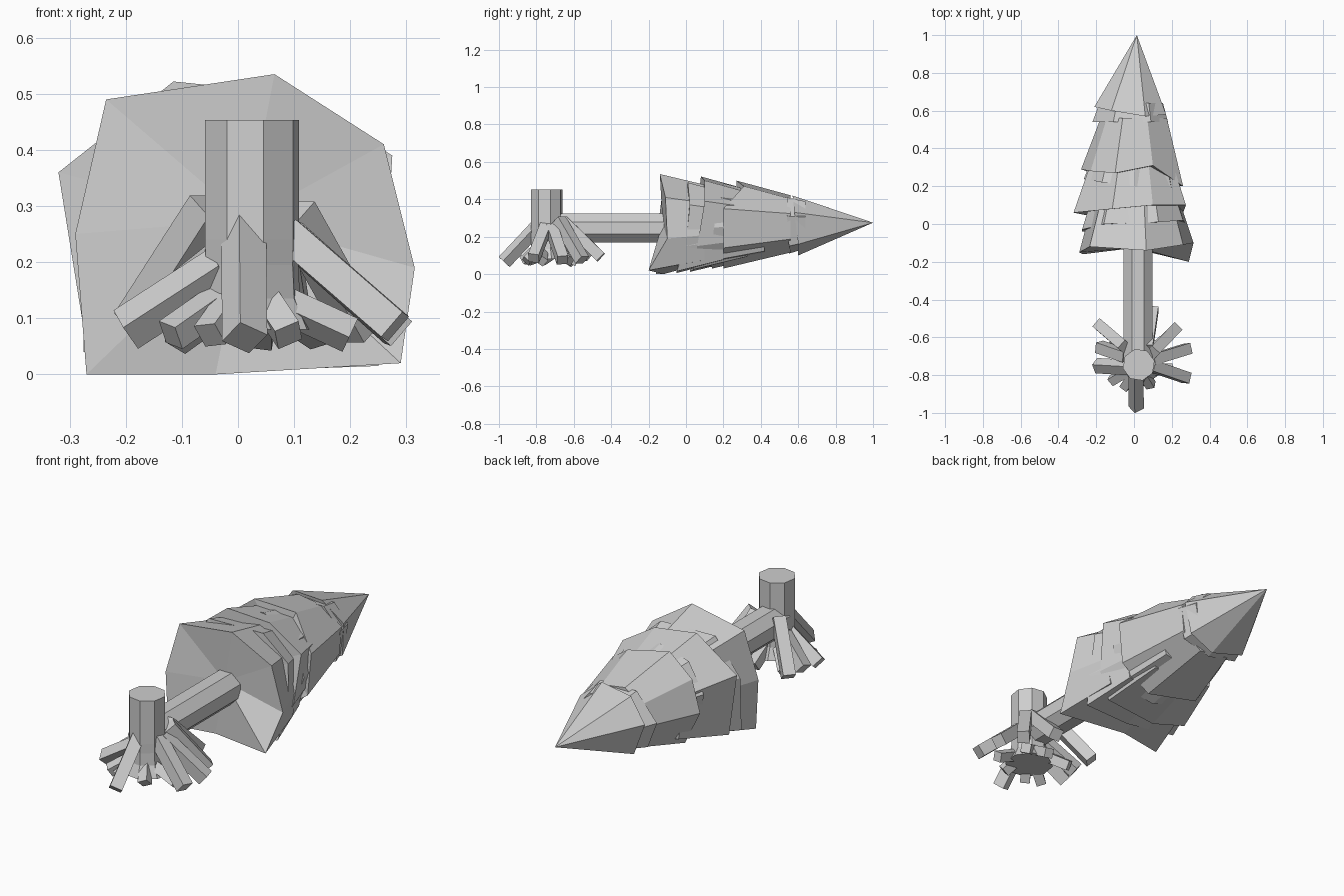
import bpy, bmesh, math
from mathutils import Vector

grey = bpy.data.materials.new("plain_grey")
grey.diffuse_color = (0.62, 0.62, 0.62, 1)


def finish(name, bm):
    bmesh.ops.recalc_face_normals(bm, faces=bm.faces)
    me = bpy.data.meshes.new(name)
    bm.to_mesh(me)
    bm.free()
    me.materials.append(grey)
    ob = bpy.data.objects.new(name, me)
    bpy.context.collection.objects.link(ob)
    return ob


def bridge(bm, a, b):
    n = len(a)
    for i in range(n):
        j = (i + 1) % n
        bm.faces.new((a[i], a[j], b[j], b[i]))


def rod(name, start, end, r, sides, turn=0.0):
    """Straight prism between two points."""
    start, end = Vector(start), Vector(end)
    rot = (end - start).to_track_quat('Z', 'Y')
    bm = bmesh.new()
    rings = []
    for centre in (start, end):
        rings.append([bm.verts.new(centre + rot @ Vector((
            r * math.cos(turn + math.tau * i / sides),
            r * math.sin(turn + math.tau * i / sides), 0))) for i in range(sides)])
    bridge(bm, *rings)
    for ring in rings:
        bm.faces.new(ring)
    return finish(name, bm)


def skirt(name, rim, top_y, scale, inner_y):
    """Ragged foliage tier: rim points (x, z, y) narrowing towards top_y."""
    cx, cz = 0.015, 0.275
    bm = bmesh.new()
    low = [bm.verts.new((x, y, z)) for x, z, y in rim]
    n = len(low)
    if scale > 0:
        high = [bm.verts.new((cx + (x - cx) * scale, top_y, cz + (z - cz) * scale))
                for x, z, y in rim]
        bridge(bm, low, high)
        bm.faces.new(high)
    else:
        tip = bm.verts.new((cx, top_y, cz))
        for i in range(n):
            bm.faces.new((low[i], low[(i + 1) % n], tip))
    # underside fan
    hub = bm.verts.new((cx, inner_y, cz))
    for i in range(n):
        bm.faces.new((low[(i + 1) % n], low[i], hub))
    return finish(name, bm)


# Foliage tiers, widest first
skirt("foliage_tier_1", [
    (0.065, 0.535, -0.14), (0.26, 0.41, -0.11), (0.315, 0.19, -0.10),
    (0.29, 0.02, -0.20), (-0.04, 0.0, -0.12), (-0.27, 0.0, -0.16),
    (-0.29, 0.25, -0.15), (-0.235, 0.49, -0.12)], 0.10, 0.78, -0.125)
skirt("foliage_tier_1_inner", [
    (0.13, 0.49, 0.01), (0.26, 0.37, 0.02), (0.275, 0.15, 0.0),
    (0.25, 0.015, -0.05), (0.0, 0.006, -0.05), (-0.275, 0.04, -0.04),
    (-0.275, 0.30, -0.03), (-0.16, 0.49, 0.0)], 0.20, 0.76, 0.0)
skirt("foliage_tier_2", [
    (-0.115, 0.522, 0.08), (0.10, 0.50, 0.10), (0.275, 0.39, 0.10),
    (0.26, 0.15, 0.06), (0.19, 0.025, 0.04), (-0.10, 0.012, 0.02),
    (-0.27, 0.05, 0.05), (-0.32, 0.36, 0.06)], 0.33, 0.72, 0.09)
skirt("foliage_tier_2_inner", [
    (0.0, 0.485, 0.20), (0.20, 0.41, 0.18), (0.255, 0.25, 0.15),
    (0.20, 0.07, 0.13), (0.0, 0.03, 0.14), (-0.20, 0.09, 0.18),
    (-0.265, 0.32, 0.24), (-0.17, 0.45, 0.22)], 0.42, 0.74, 0.20)
skirt("foliage_tier_3", [
    (-0.10, 0.50, 0.27), (0.10, 0.47, 0.31), (0.26, 0.35, 0.20),
    (0.24, 0.14, 0.20), (0.08, 0.03, 0.20), (-0.17, 0.06, 0.25),
    (-0.28, 0.25, 0.29), (-0.23, 0.40, 0.28)], 0.56, 0.65, 0.28)
skirt("foliage_tier_4", [
    (-0.11, 0.41, 0.54), (0.09, 0.41, 0.54), (0.18, 0.31, 0.54),
    (0.15, 0.15, 0.55), (0.0, 0.11, 0.55), (-0.17, 0.15, 0.54),
    (-0.22, 0.28, 0.54)], 0.64, 0.84, 0.55)
skirt("foliage_tip", [
    (-0.12, 0.41, 0.60), (0.06, 0.42, 0.57), (0.17, 0.33, 0.58),
    (0.15, 0.16, 0.60), (0.02, 0.10, 0.60), (-0.15, 0.14, 0.62),
    (-0.21, 0.30, 0.62)], 1.0, 0, 0.60)

# Fallen trunk
rod("trunk", (0.02, -0.73, 0.247), (0.02, -0.05, 0.247), 0.083, 8, math.pi / 8)

# Upright stump with flared foot
bm = bmesh.new()
rings = []
for z, r in ((0.453, 0.086), (0.24, 0.086), (0.195, 0.085), (0.135, 0.088), (0.08, 0.115)):
    rings.append([bm.verts.new((0.025 + r * math.cos(math.tau * (i + 0.3) / 8),
                                -0.745 + r * math.sin(math.tau * (i + 0.3) / 8), z))
                  for i in range(8)])
for a, b in zip(rings, rings[1:]):
    bridge(bm, a, b)
bm.faces.new(rings[0])
bm.faces.new(rings[-1])
finish("stump", bm)

# Long roots splaying outwards and down: start, end, twist
long_roots = [
    ((0.01, -0.78, 0.27), (0.012, -0.972, 0.065), 0.2),
    ((0.09, -0.75, 0.25), (0.28, -0.815, 0.085), 0.6),
    ((0.09, -0.72, 0.25), (0.285, -0.66, 0.075), 0.9),
    ((0.10, -0.68, 0.29), (0.22, -0.555, 0.075), 0.8),
    ((0.07, -0.66, 0.29), (0.10, -0.455, 0.09), 0.7),
    ((-0.05, -0.65, 0.30), (-0.185, -0.535, 0.09), 0.8),
    ((-0.04, -0.70, 0.20), (-0.185, -0.65, 0.085), 0.4),
    ((-0.03, -0.76, 0.19), (-0.20, -0.75, 0.08), 0.1),
]
for k, (a, b, turn) in enumerate(long_roots):
    rod(f"long_root_{k + 1}", a, b, 0.041, 4, turn)

# Short roots around the foot
short_roots = [
    ((-0.02, -0.77, 0.14), (-0.12, -0.83, 0.07)),
    ((0.00, -0.79, 0.14), (-0.05, -0.865, 0.07)),
    ((0.05, -0.79, 0.13), (0.09, -0.855, 0.07)),
    ((0.07, -0.77, 0.13), (0.20, -0.77, 0.07)),
    ((0.06, -0.70, 0.13), (0.15, -0.62, 0.07)),
    ((0.04, -0.69, 0.13), (0.04, -0.58, 0.065)),
    ((-0.02, -0.70, 0.13), (-0.11, -0.61, 0.065)),
]
for k, (a, b) in enumerate(short_roots):
    rod(f"short_root_{k + 1}", a, b, 0.033, 4, 0.5 + 0.4 * k)
